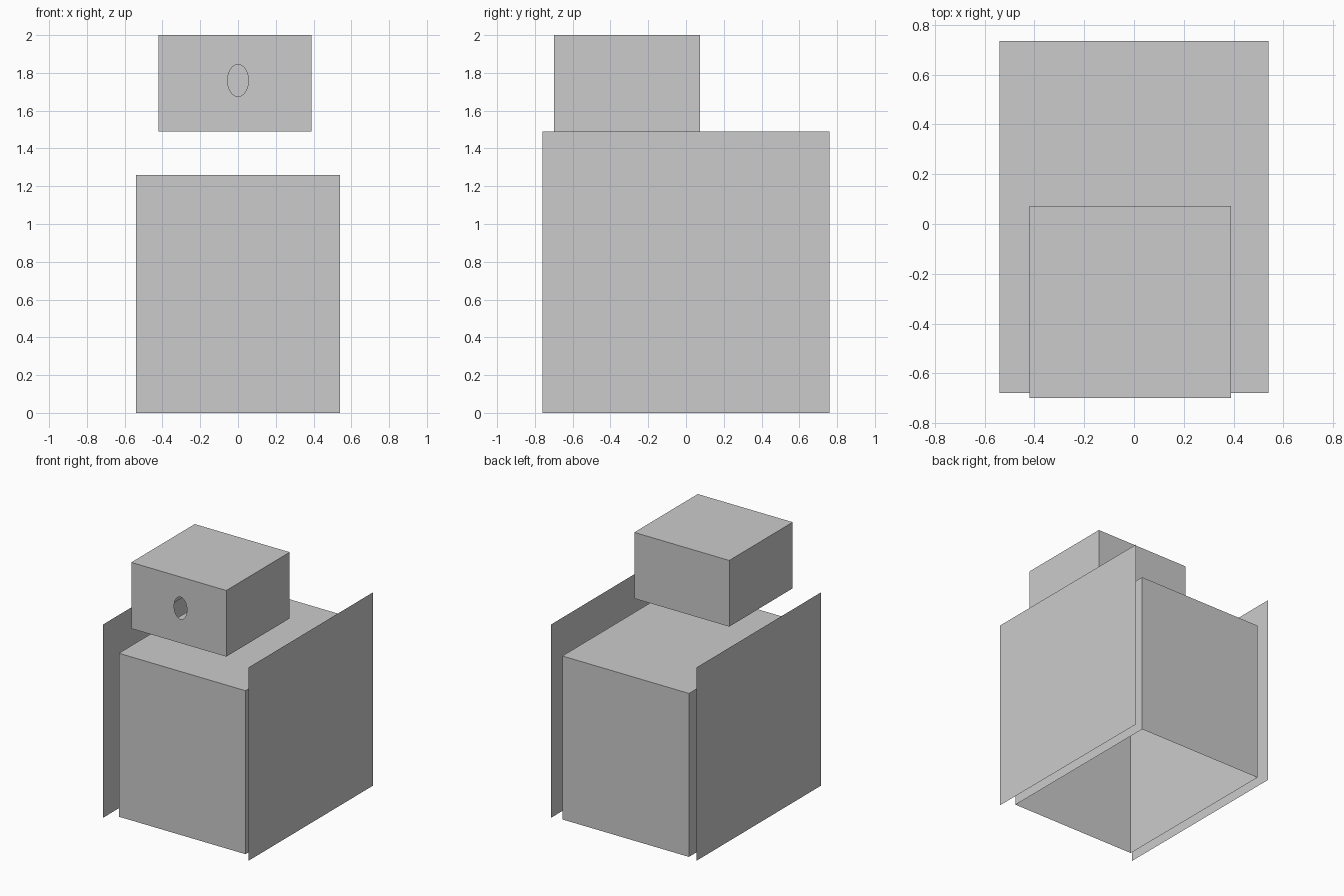
import bpy, bmesh
from math import sin, cos, tau

if "Cube" in bpy.data.objects:
    bpy.data.objects.remove(bpy.data.objects["Cube"])


def finish(bm, name):
    mesh = bpy.data.meshes.new(name)
    bm.to_mesh(mesh)
    bm.free()
    obj = bpy.data.objects.new(name, mesh)
    bpy.context.collection.objects.link(obj)
    return obj


def open_box(name, lo, hi, hole=None):
    """Thin box without a floor; hole = (x, z, rx, rz) pierces the front wall."""
    bm = bmesh.new()
    bmesh.ops.create_cube(bm, size=1)
    for v in bm.verts:
        v.co = [lo[i] if v.co[i] < 0 else hi[i] for i in range(3)]
    bm.normal_update()
    floor = [f for f in bm.faces if f.normal.z < -0.9]
    bmesh.ops.delete(bm, geom=floor, context='FACES_ONLY')
    if hole:
        front = next(f for f in bm.faces if f.normal.y < -0.9)
        rim = list(front.edges)
        bmesh.ops.delete(bm, geom=[front], context='FACES_ONLY')
        x, z, rx, rz = hole
        n = 32
        ring = [bm.verts.new((x + rx * cos(tau * i / n), lo[1],
                              z + rz * sin(tau * i / n))) for i in range(n)]
        rim += [bm.edges.new((ring[i], ring[(i + 1) % n])) for i in range(n)]
        filled = bmesh.ops.triangle_fill(bm, edges=rim, use_beauty=True,
                                         normal=(0, -1, 0))
        for f in filled["geom"]:
            if isinstance(f, bmesh.types.BMFace):
                f.normal_update()
                if f.normal.y > 0:
                    f.normal_flip()
    return finish(bm, name)


def side_panel(name, side):
    bm = bmesh.new()
    x = side * 0.62
    pts = [(-0.76, 0), (0.76, 0), (0.76, 1.49), (-0.76, 1.49)]
    bm.faces.new([bm.verts.new((x, y, z)) for y, z in pts[::side]])
    return finish(bm, name)


# Main body, open underneath
open_box("body", (-0.54, -0.68, 0), (0.54, 0.735, 1.26))

# Upper box with an oval opening in its front wall
open_box("upper_box", (-0.42, -0.70, 1.49), (0.39, 0.073, 2.0),
         hole=(0, 1.76, 0.055, 0.085))

# Thin free-standing panels flanking the body
side_panel("right_panel", 1)
side_panel("left_panel", -1)
